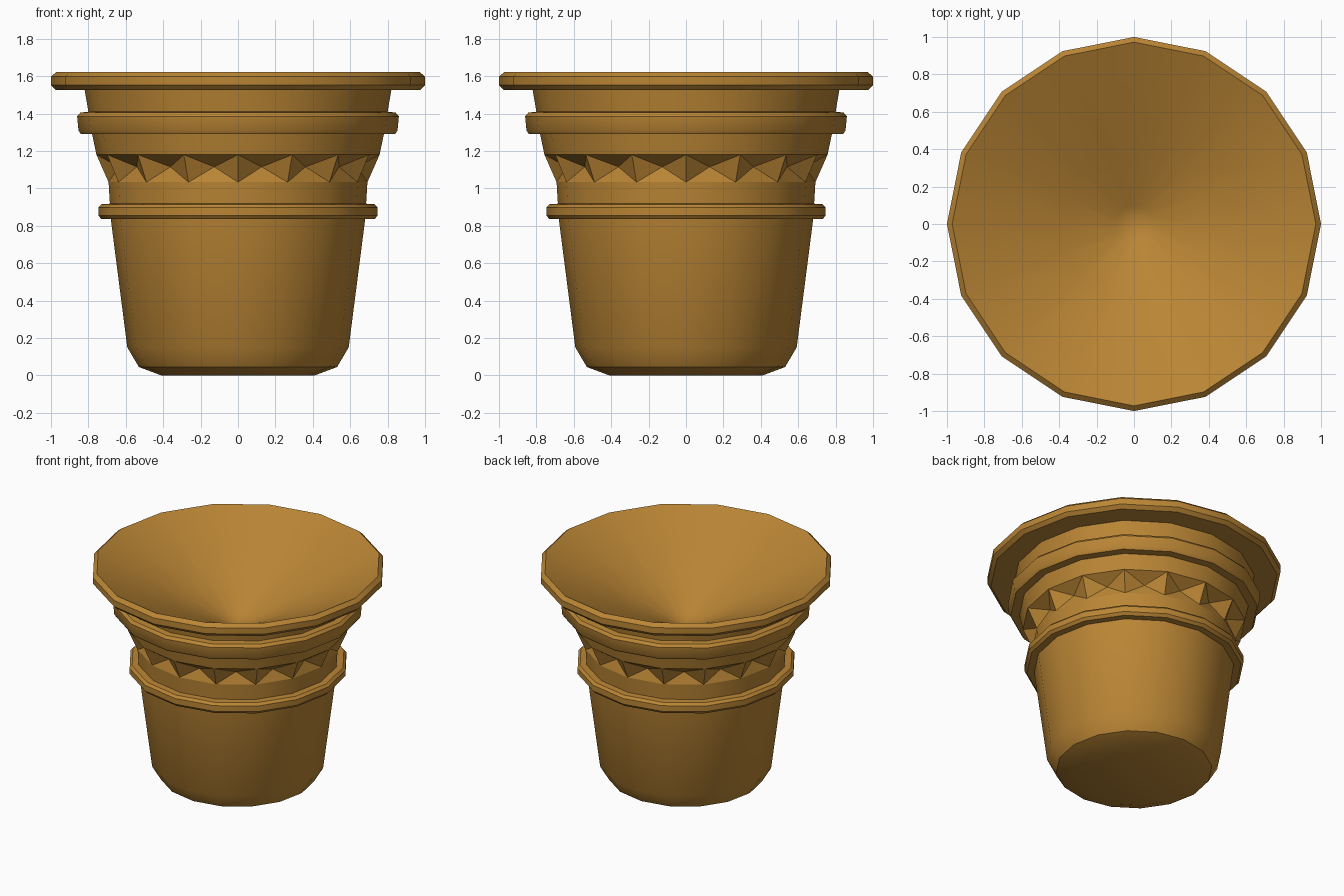
import bpy, bmesh
from math import sin, cos, pi, radians

if "Cube" in bpy.data.objects:
    bpy.data.objects.remove(bpy.data.objects["Cube"])

SIDES = 16

clay = bpy.data.materials.new("clay")
clay.diffuse_color = (0.49, 0.235, 0.035, 1)
clay.use_nodes = True
clay.node_tree.nodes["Principled BSDF"].inputs["Base Color"].default_value = clay.diffuse_color


def lathe(name, profile, facet_dip=None):
    """Spin (radius, z) points into a 16-sided part; facet_dip pushes panel centres in."""
    bm = bmesh.new()
    rings = []
    for r, z in profile:
        if r == 0:
            rings.append([bm.verts.new((0, 0, z))] * SIDES)
        else:
            rings.append([bm.verts.new((r * cos(2 * pi * i / SIDES),
                                        r * sin(2 * pi * i / SIDES), z))
                          for i in range(SIDES)])
    for low, high in zip(rings, rings[1:]):
        for i in range(SIDES):
            j = (i + 1) % SIDES
            loop = [low[i], low[j], high[j], high[i]]
            bm.faces.new(list(dict.fromkeys(loop)))
    if facet_dip:
        radius, height = facet_dip
        for v in bmesh.ops.poke(bm, faces=bm.faces[:])["verts"]:
            scale = radius / v.co.xy.length
            v.co = (v.co.x * scale, v.co.y * scale, height)
    mesh = bpy.data.meshes.new(name)
    bm.to_mesh(mesh)
    bm.free()
    mesh.materials.append(clay)
    obj = bpy.data.objects.new(name, mesh)
    bpy.context.collection.objects.link(obj)
    bpy.ops.object.select_all(action='DESELECT')
    obj.select_set(True)
    bpy.context.view_layer.objects.active = obj
    bpy.ops.object.shade_smooth_by_angle(angle=radians(30))
    return obj


# Tapered lower body with closed base
lathe("lower_body", [(0, 0), (0.41, 0), (0.53, 0.045), (0.592, 0.15), (0.68, 0.835)])

# Raised band round the waist
lathe("waist_band", [(0.68, 0.835), (0.73, 0.835), (0.747, 0.855),
                     (0.747, 0.897), (0.73, 0.915), (0.685, 0.918)])

# Plain neck above the waist
lathe("neck", [(0.685, 0.918), (0.692, 1.033)])

# Faceted collar: each flared panel is dented inwards
lathe("faceted_collar", [(0.692, 1.033), (0.757, 1.18)], facet_dip=(0.65, 1.115))

# Shoulder and upper band
lathe("shoulder", [(0.757, 1.18), (0.78, 1.29)])
lathe("upper_band", [(0.78, 1.29), (0.84, 1.29), (0.853, 1.31),
                     (0.86, 1.385), (0.843, 1.405), (0.80, 1.41)])
lathe("upper_wall", [(0.80, 1.41), (0.82, 1.527)])

# Wide lip, then the conical dish inside it
lathe("lip", [(0.82, 1.527), (0.975, 1.527), (1.0, 1.552),
              (1.0, 1.597), (0.972, 1.622)])
lathe("dish", [(0.972, 1.622), (0.8, 1.54), (0.4, 1.35), (0.1, 1.2), (0, 1.16)])
